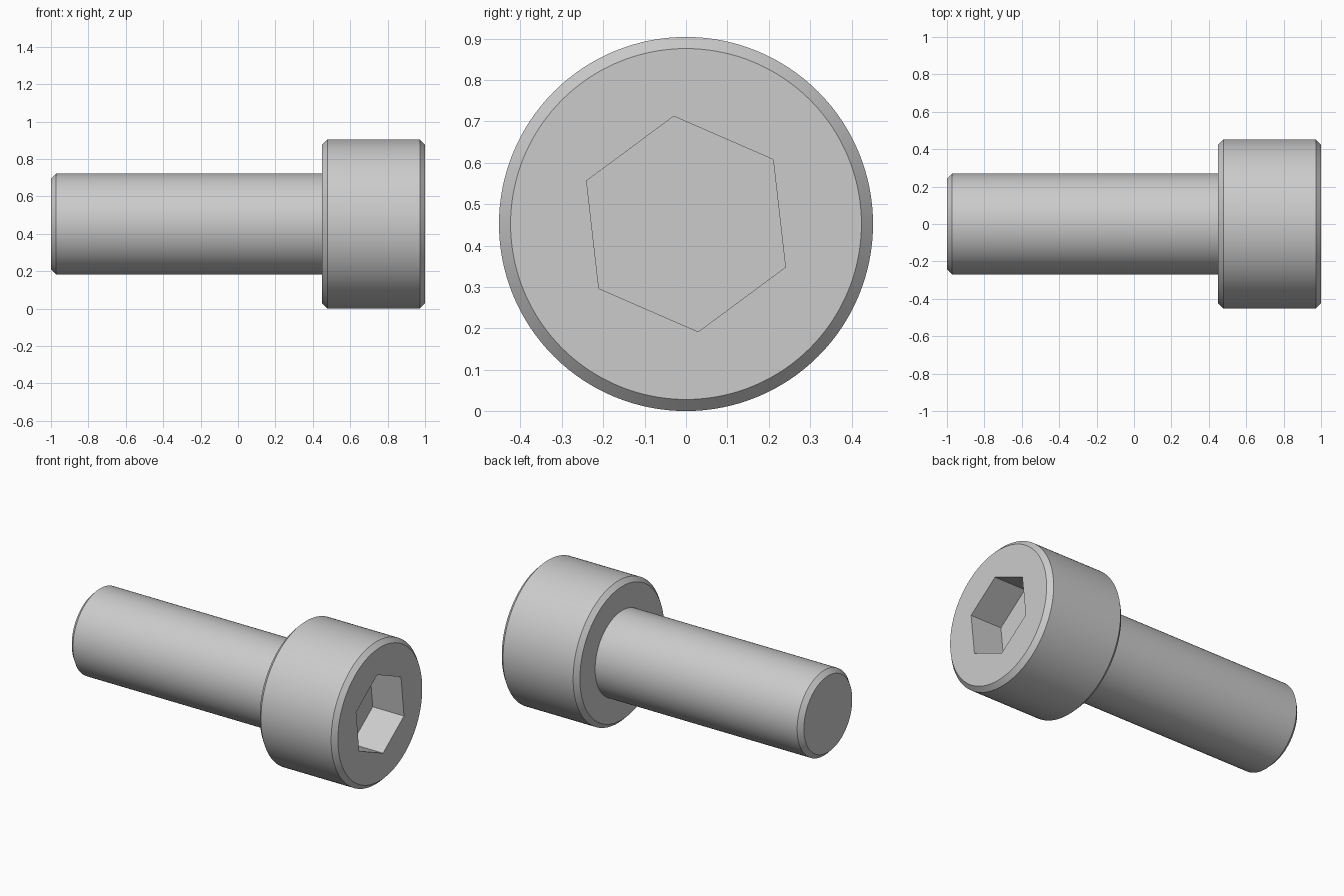
import bpy, bmesh
from math import cos, sin, pi, radians

cube = bpy.data.objects.get("Cube")
if cube:
    bpy.data.objects.remove(cube, do_unlink=True)

HEAD_R, SHANK_R, CHAMFER = 0.452, 0.271, 0.028
HEAD_BACK, SOCKET_DEPTH, SOCKET_R = 0.45, 0.22, 0.262

steel = bpy.data.materials.new("grey steel")
steel.use_nodes = True
colour = (0.6, 0.6, 0.6, 1)
steel.diffuse_color = colour
steel.node_tree.nodes["Principled BSDF"].inputs["Base Color"].default_value = colour


def lathe(name, profile, sides, start=0.0):
    """Solid of revolution around the x axis from (x, radius) pairs."""
    bm = bmesh.new()
    angles = [start + 2 * pi * i / sides for i in range(sides)]
    rings = [[bm.verts.new((x, r * cos(a), HEAD_R + r * sin(a))) for a in angles]
             for x, r in profile]
    for low, high in zip(rings, rings[1:]):
        for i in range(sides):
            j = (i + 1) % sides
            bm.faces.new((low[i], low[j], high[j], high[i]))
    bm.faces.new(rings[0])
    bm.faces.new(rings[-1])
    bmesh.ops.recalc_face_normals(bm, faces=bm.faces)
    mesh = bpy.data.meshes.new(name)
    bm.to_mesh(mesh)
    bm.free()
    mesh.materials.append(steel)
    obj = bpy.data.objects.new(name, mesh)
    bpy.context.collection.objects.link(obj)
    return obj


# Chamfered shank and cap head in one turned profile
screw = lathe("socket_head_screw", [
    (-1, SHANK_R - CHAMFER),
    (-1 + CHAMFER, SHANK_R),
    (HEAD_BACK, SHANK_R),
    (HEAD_BACK, HEAD_R - CHAMFER),
    (HEAD_BACK + CHAMFER, HEAD_R),
    (1 - CHAMFER, HEAD_R),
    (1, HEAD_R - CHAMFER),
], 128)

# Hexagonal key socket cut into the head
cutter = lathe("socket_cutter", [(1 - SOCKET_DEPTH, SOCKET_R), (1.1, SOCKET_R)],
               6, radians(36.5))
cutter.hide_render = True
cut = screw.modifiers.new("key socket", 'BOOLEAN')
cut.operation = 'DIFFERENCE'
cut.solver = 'EXACT'
cut.object = cutter

bpy.ops.object.select_all(action='DESELECT')
screw.select_set(True)
bpy.context.view_layer.objects.active = screw
bpy.ops.object.modifier_apply(modifier=cut.name)
bpy.data.objects.remove(cutter, do_unlink=True)

# Smooth barrels with crisp chamfers and socket walls
bpy.ops.object.shade_smooth_by_angle(angle=radians(30))
